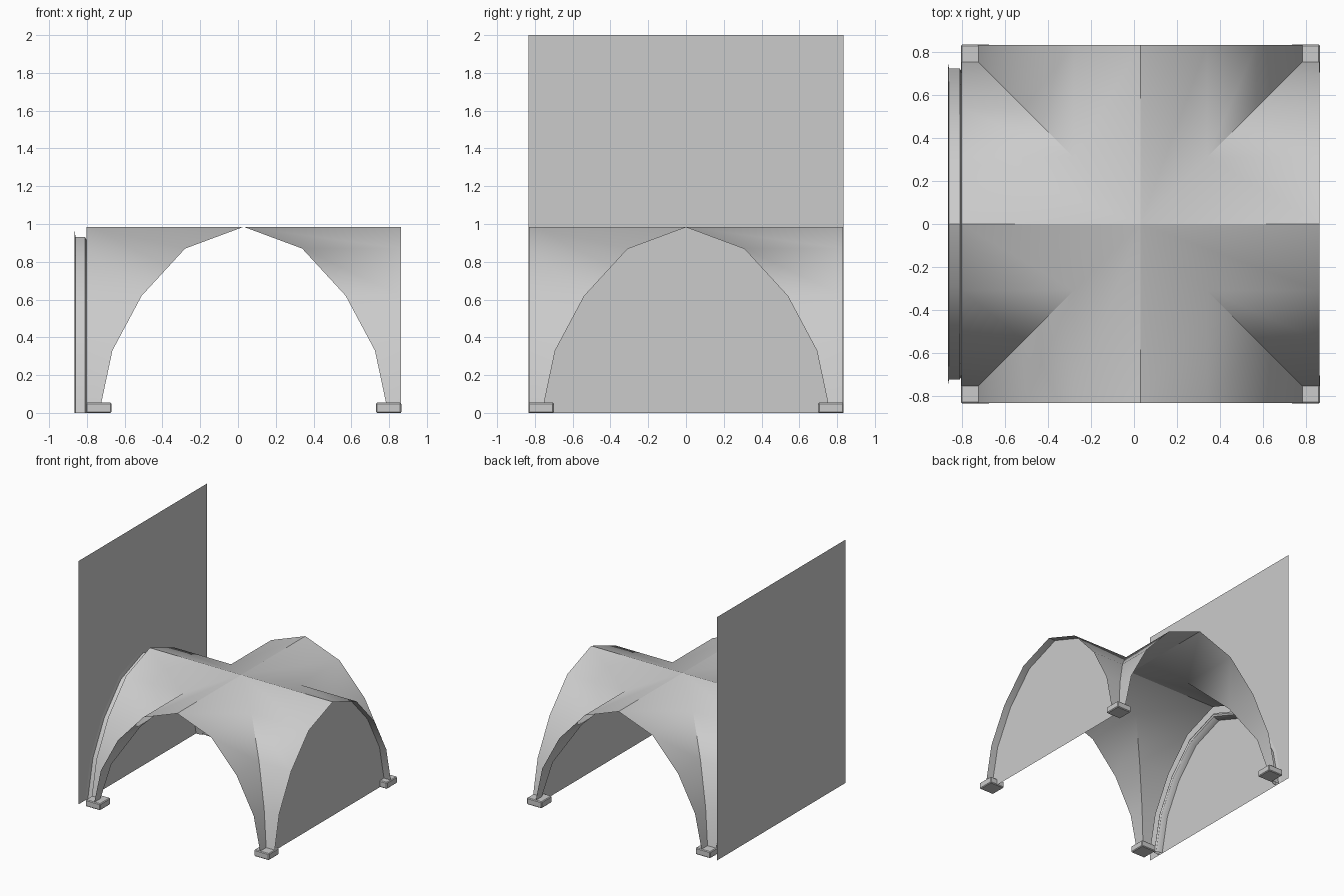
import bpy, bmesh, math
from mathutils import Matrix, Vector

cube = bpy.data.objects.get("Cube")
if cube:
    bpy.data.objects.remove(cube)

stone = bpy.data.materials.new("pale_grey_stone")
stone.use_nodes = True
colour = (0.6, 0.6, 0.6, 1)
stone.diffuse_color = colour
stone.node_tree.nodes["Principled BSDF"].inputs["Base Color"].default_value = colour

CENTRE = 0.03      # vault centre on x
HALF = 0.832       # half the bay size
HALF_ARCH = [(0.765, 0), (0.695, 0.33), (0.54, 0.62), (0.31, 0.87), (0, 0.985)]


def full_arch(half):
    """Mirror half an arch into a whole one, from left foot to right foot."""
    return [(-h, z) for h, z in half] + [(h, z) for h, z in reversed(half[:-1])]


def finish(name, bm, smooth=False):
    mesh = bpy.data.meshes.new(name)
    bm.to_mesh(mesh)
    bm.free()
    obj = bpy.data.objects.new(name, mesh)
    bpy.context.collection.objects.link(obj)
    mesh.materials.append(stone)
    if smooth:
        bpy.ops.object.select_all(action='DESELECT')
        obj.select_set(True)
        bpy.context.view_layer.objects.active = obj
        bpy.ops.object.shade_smooth_by_angle(angle=math.radians(30))
    return obj


def strip(bm, rows):
    """Skin neighbouring rows of points with quads."""
    verts = [[bm.verts.new(p) for p in row] for row in rows]
    for a, b in zip(verts, verts[1:]):
        for i in range(len(a) - 1):
            bm.faces.new((a[i], b[i], b[i + 1], a[i + 1]))


def panel(name, x, outline):
    """Thin upright sheet across x."""
    bm = bmesh.new()
    bm.faces.new([bm.verts.new((x, y, z)) for y, z in outline])
    bmesh.ops.triangulate(bm, faces=bm.faces[:])
    return finish(name, bm)


# Groin vault: four webs turned about the centre, meeting on the diagonals
bm = bmesh.new()
arch = full_arch(HALF_ARCH)
for quarter in range(4):
    turn = Matrix.Rotation(quarter * math.pi / 2, 4, 'Z')
    rows = [[turn @ Vector((HALF, t, z)), turn @ Vector((abs(t), t, z))] for t, z in arch]
    strip(bm, rows)
bmesh.ops.remove_doubles(bm, verts=bm.verts[:], dist=0.0005)
bmesh.ops.translate(bm, verts=bm.verts[:], vec=(CENTRE, 0, 0))
bmesh.ops.recalc_face_normals(bm, faces=bm.faces[:])
finish("groin_vault", bm, smooth=True)

# Foot blocks under the four corners
for end, sx in (("left", 1), ("right", -1)):
    for side, sy in (("front", -1), ("back", 1)):
        bm = bmesh.new()
        bmesh.ops.create_cube(bm, size=1)
        bmesh.ops.scale(bm, verts=bm.verts[:], vec=(0.135, 0.135, 0.054))
        bmesh.ops.bevel(bm, geom=bm.edges[:], offset=0.006, segments=1, affect='EDGES')
        bmesh.ops.translate(bm, verts=bm.verts[:],
                            vec=(CENTRE + sx * 0.767, sy * 0.767, 0.027))
        finish(f"foot_{side}_{end}", bm)

# Infill sheet closing the left arch, set back from its edge
panel("arch_infill", 0.80, arch)

# Tall end wall with an arched opening
opening = full_arch([(h * 0.98, z * 0.98) for h, z in HALF_ARCH])
panel("end_wall", -0.865, opening + [(0.835, 0), (0.835, 2), (-0.835, 2), (-0.835, 0)])

# Moulding round the opening: flared lip, flat back, rounded inner edge
section = [(-0.865, 0.98), (-0.86, 0.945), (-0.81, 0.945), (-0.803, 0.93),
           (-0.81, 0.915), (-0.83, 0.903), (-0.863, 0.90)]
bm = bmesh.new()
strip(bm, [[(x, h * s, z * s) for h, z in arch] for x, s in section])
bmesh.ops.recalc_face_normals(bm, faces=bm.faces[:])
finish("arch_moulding", bm, smooth=True)
